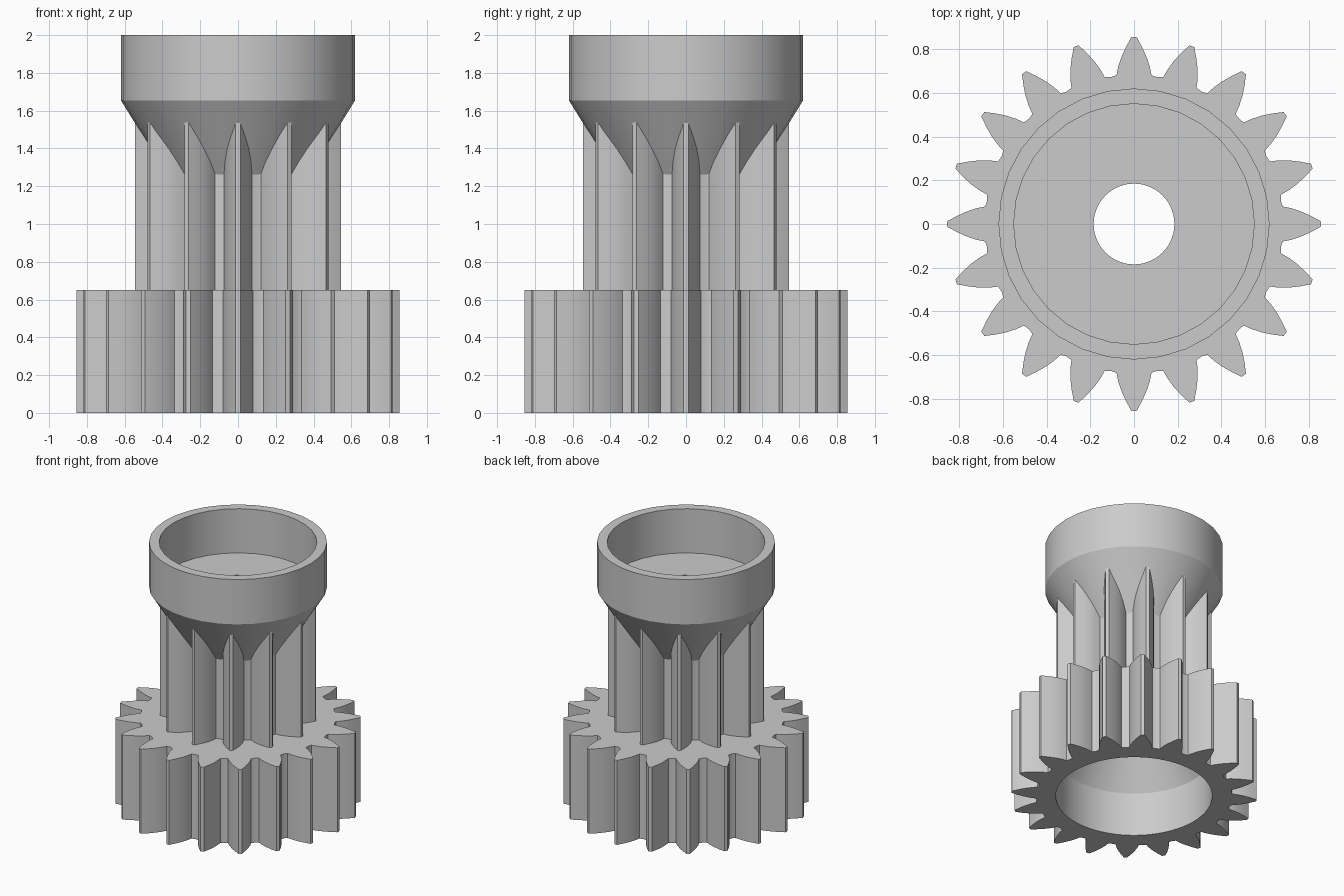
import bpy, bmesh, math

cube = bpy.data.objects.get("Cube")
if cube:
    bpy.data.objects.remove(cube, do_unlink=True)

grey = bpy.data.materials.new("plain grey")
grey.use_nodes = True
GREY = (0.6, 0.6, 0.6, 1)
grey.diffuse_color = GREY
grey.node_tree.nodes["Principled BSDF"].inputs["Base Color"].default_value = GREY


def circle(radius, angles):
    return [(radius * math.cos(a), radius * math.sin(a)) for a in angles]


def gear_outline(teeth, flank, gap_radius):
    """Tooth outline from (radius, half width) pairs, tip first."""
    points = []
    step = 2 * math.pi / teeth
    for i in range(teeth):
        for side, pairs in ((-1, flank[::-1]), (1, flank)):
            for r, w in pairs:
                a = i * step + side * math.asin(w / r)
                points.append((r * math.cos(a), r * math.sin(a)))
        a = (i + 0.5) * step
        points.append((gap_radius * math.cos(a), gap_radius * math.sin(a)))
    return points


def loft(name, rings):
    """Closed band of faces through (outline, height) rings, last joined to first."""
    bm = bmesh.new()
    loops = [[bm.verts.new((x, y, z)) for x, y in pts] for pts, z in rings]
    n = len(loops[0])
    for k, low in enumerate(loops):
        high = loops[(k + 1) % len(loops)]
        for i in range(n):
            j = (i + 1) % n
            bm.faces.new((low[i], low[j], high[j], high[i]))
    bmesh.ops.recalc_face_normals(bm, faces=bm.faces)
    mesh = bpy.data.meshes.new(name)
    bm.to_mesh(mesh)
    bm.free()
    mesh.materials.append(grey)
    obj = bpy.data.objects.new(name, mesh)
    bpy.context.collection.objects.link(obj)
    bpy.ops.object.select_all(action="DESELECT")
    obj.select_set(True)
    bpy.context.view_layer.objects.active = obj
    bpy.ops.object.shade_smooth_by_angle(angle=math.radians(25))
    return obj


def gear(name, outline, bottom, top, bore):
    """Toothed band with a turned bore given as (radius, height), top to bottom."""
    angles = [math.atan2(y, x) for x, y in outline]
    rings = [(outline, bottom), (outline, top)]
    rings += [(circle(r, angles), z) for r, z in bore]
    return loft(name, rings)


# Wide lower gear with a hollow underside that tapers upward
large_flank = [(0.855, 0.012), (0.81, 0.037), (0.765, 0.058),
               (0.72, 0.073), (0.685, 0.08)]
gear("large_gear", gear_outline(20, large_flank, 0.68), 0, 0.65,
     [(0.35, 0.65), (0.545, 0.336), (0.545, 0)])

# Narrow upper gear running up into the cup
small_flank = [(0.545, 0.012), (0.5, 0.038), (0.46, 0.057),
               (0.42, 0.069), (0.378, 0.074)]
gear("small_gear", gear_outline(12, small_flank, 0.375), 0.65, 1.6,
     [(0.3, 1.6), (0.3, 1.25), (0.185, 1.25), (0.185, 0.916), (0.35, 0.65)])

# Flared cup with a flat floor and a central hole
cup_profile = [(0.185, 1.25), (0.37, 1.25), (0.62, 1.655), (0.62, 2),
               (0.55, 2), (0.55, 1.66), (0.185, 1.66)]
sides = [2 * math.pi * i / 32 for i in range(32)]
loft("cup", [(circle(r, sides), z) for r, z in cup_profile])
